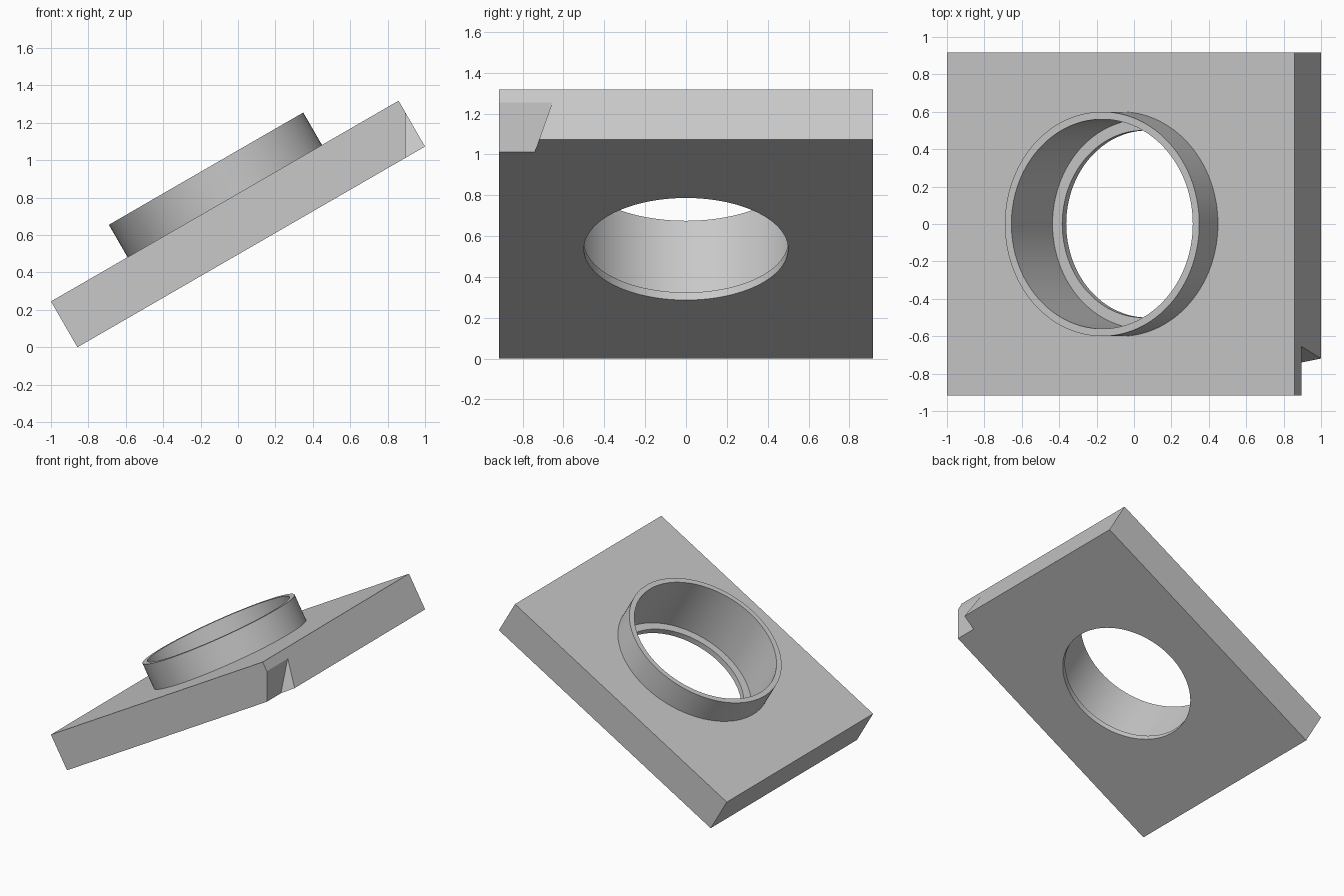
import bpy, bmesh, math
from mathutils import Matrix

cube = bpy.data.objects.get("Cube")
if cube:
    bpy.data.objects.remove(cube, do_unlink=True)

LENGTH, WIDTH, THICK = 2.146, 1.834, 0.283
TILT = math.radians(30)
COLLAR_R, BORE_R, HOLE_R = 0.60, 0.56, 0.50
COLLAR_H, LEDGE = 0.20, 0.043
SEGMENTS = 128
centre_z = (LENGTH * math.sin(TILT) + THICK * math.cos(TILT)) / 2
tilt = Matrix.Translation((0, 0, centre_z)) @ Matrix.Rotation(-TILT, 4, 'Y')

grey = bpy.data.materials.new("light grey")
grey.use_nodes = True
grey.diffuse_color = (0.58, 0.58, 0.58, 1)
grey.node_tree.nodes["Principled BSDF"].inputs["Base Color"].default_value = grey.diffuse_color


def make(name, bm, matrix=None):
    """Turn a bmesh into an object, optionally placed in the tilted frame."""
    bmesh.ops.recalc_face_normals(bm, faces=bm.faces)
    if matrix:
        bm.transform(matrix)
    mesh = bpy.data.meshes.new(name)
    bm.to_mesh(mesh)
    bm.free()
    mesh.materials.append(grey)
    ob = bpy.data.objects.new(name, mesh)
    bpy.context.collection.objects.link(ob)
    return ob


def cylinder_cutter(name, radius, bottom, top):
    bm = bmesh.new()
    bmesh.ops.create_cone(bm, cap_ends=True, segments=SEGMENTS, radius1=radius,
                          radius2=radius, depth=top - bottom,
                          matrix=Matrix.Translation((0, 0, (top + bottom) / 2)))
    return make(name, bm, tilt)


def smooth(ob):
    bpy.ops.object.select_all(action='DESELECT')
    ob.select_set(True)
    bpy.context.view_layer.objects.active = ob
    bpy.ops.object.shade_smooth_by_angle(angle=math.radians(30))


# Tilted slab
bm = bmesh.new()
bmesh.ops.create_cube(bm, size=1)
bmesh.ops.scale(bm, verts=bm.verts, vec=(LENGTH, WIDTH, THICK))
slab = make("slab", bm, tilt)

# Stepped round opening: wide bore above a narrow hole
half = THICK / 2
cutters = [cylinder_cutter("bore_cutter", BORE_R, LEDGE - half, half + 0.2),
           cylinder_cutter("hole_cutter", HOLE_R, -half - 0.2, half + 0.1)]

# Corner notch: upright inner face and one slanted side
bm = bmesh.new()
profile = [(-1.2, 0.8), (-0.816, 0.8), (-0.603, 1.4), (-1.2, 1.4)]
face = bm.faces.new([bm.verts.new((0.895, y, z)) for y, z in profile])
new = bmesh.ops.extrude_face_region(bm, geom=[face])["geom"]
bmesh.ops.translate(bm, vec=(0.3, 0, 0),
                    verts=[v for v in new if isinstance(v, bmesh.types.BMVert)])
cutters.append(make("notch_cutter", bm))

for cutter in cutters:
    mod = slab.modifiers.new(cutter.name, 'BOOLEAN')
    mod.operation = 'DIFFERENCE'
    mod.solver = 'EXACT'
    mod.object = cutter
    cutter.hide_render = True

# Bake the cuts and drop the cutters
depsgraph = bpy.context.evaluated_depsgraph_get()
cut_mesh = bpy.data.meshes.new_from_object(slab.evaluated_get(depsgraph))
slab.modifiers.clear()
slab.data = cut_mesh
for cutter in cutters:
    bpy.data.objects.remove(cutter, do_unlink=True)
smooth(slab)

# Raised collar, flush with the bore
bm = bmesh.new()
section = [(BORE_R, half), (BORE_R, half + COLLAR_H),
           (COLLAR_R, half + COLLAR_H), (COLLAR_R, half)]
verts = [bm.verts.new((r, 0, z)) for r, z in section]
edges = [bm.edges.new(pair) for pair in zip(verts, verts[1:])]
bmesh.ops.spin(bm, geom=verts + edges, cent=(0, 0, 0), axis=(0, 0, 1),
               angle=math.tau, steps=SEGMENTS)
bmesh.ops.remove_doubles(bm, verts=bm.verts, dist=0.0001)
bmesh.ops.recalc_face_normals(bm, faces=bm.faces)
# The rim must face up
rim = max(bm.faces, key=lambda f: f.calc_center_median().z)
flip = rim.normal.z < 0
collar = make("collar", bm, tilt)
if flip:
    collar.data.flip_normals()
smooth(collar)
